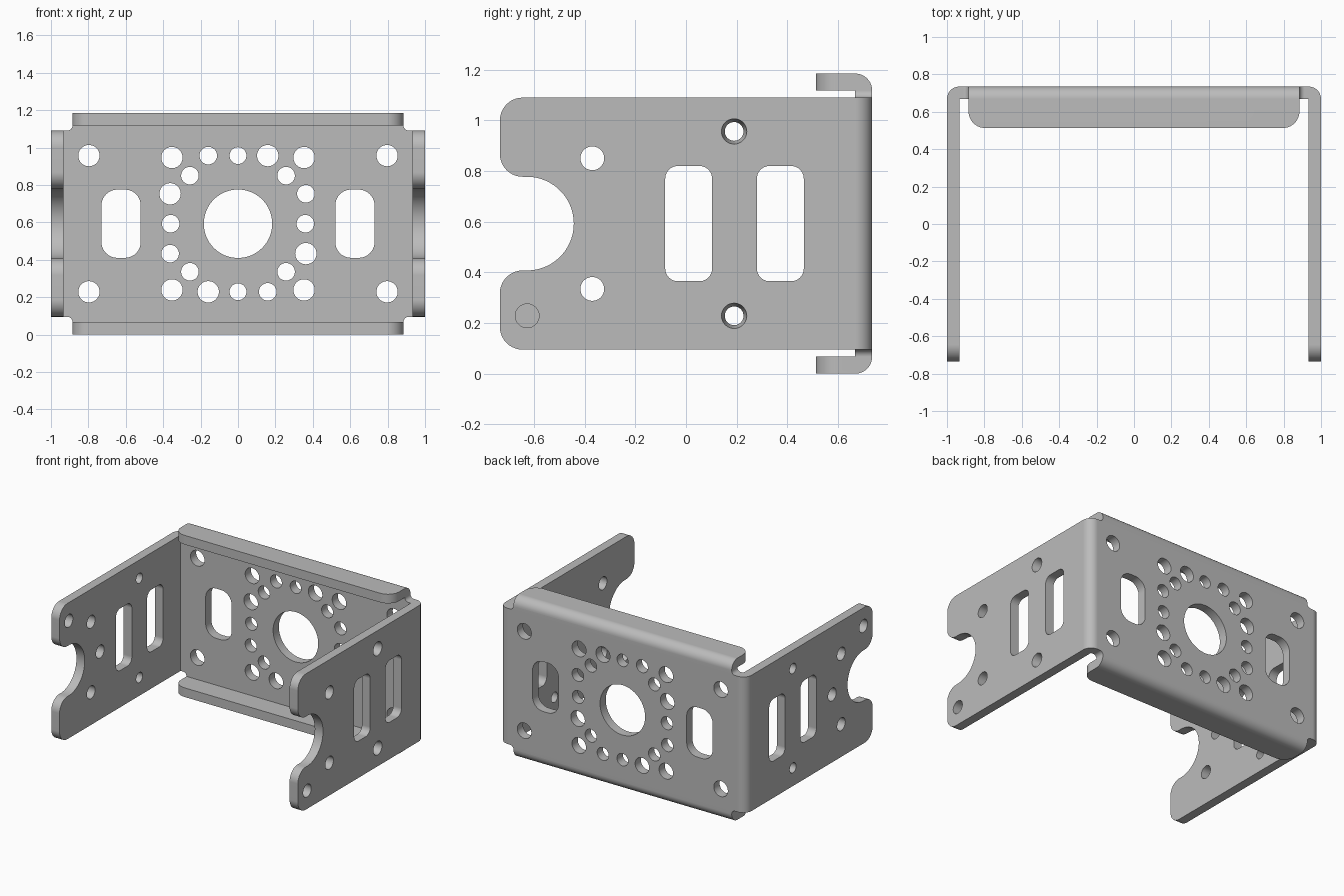
import bpy, bmesh
from math import sin, cos, pi, radians
from mathutils import Matrix, Vector

if "Cube" in bpy.data.objects:
    bpy.data.objects.remove(bpy.data.objects["Cube"], do_unlink=True)

T = 0.067            # sheet thickness
H = 1.185            # full height
MID = H / 2
BACK, FRONT = 0.735, -0.735
INNER = BACK - T     # inner face of the back wall
LOW, HIGH = 0.095, H - 0.095
TAB_X = 0.885        # half length of the lips


def arc(u, v, r, a0, a1, n=10):
    """Points on an arc, angles in degrees."""
    angles = [radians(a0 + (a1 - a0) * i / n) for i in range(n + 1)]
    return [(u + r * cos(a), v + r * sin(a)) for a in angles]


def circle(u, v, r, n=36):
    return arc(u, v, r, 0, 360, n)[:-1]


def slot(u0, u1, v0, v1, r):
    return (arc(u1 - r, v1 - r, r, 0, 90) + arc(u0 + r, v1 - r, r, 90, 180)
            + arc(u0 + r, v0 + r, r, 180, 270) + arc(u1 - r, v0 + r, r, 270, 360))


def prism(bm, pts, axis, lo, hi):
    """Extrude a 2D outline along an axis."""
    def place(u, v, w):
        return {"x": (w, u, v), "y": (u, w, v), "z": (u, v, w)}[axis]
    a = [bm.verts.new(place(u, v, lo)) for u, v in pts]
    b = [bm.verts.new(place(u, v, hi)) for u, v in pts]
    bm.faces.new(a)
    bm.faces.new(b[::-1])
    n = len(pts)
    for i in range(n):
        j = (i + 1) % n
        bm.faces.new((a[i], b[i], b[j], a[j]))


def round_edges(bm, y, axis, radius):
    """Round the corner edges lying at one y and running along one axis."""
    edges = [e for e in bm.edges
             if all(abs(v.co.y - y) < 1e-4 for v in e.verts)
             and abs((e.verts[1].co - e.verts[0].co).normalized()[axis]) > 0.99]
    bmesh.ops.bevel(bm, geom=edges, offset=radius, segments=10, profile=0.5,
                    affect='EDGES')


def finish(bm, name):
    bmesh.ops.recalc_face_normals(bm, faces=bm.faces)
    mesh = bpy.data.meshes.new(name)
    bm.to_mesh(mesh)
    bm.free()
    ob = bpy.data.objects.new(name, mesh)
    bpy.context.collection.objects.link(ob)
    return ob


def combine(ob, other, operation):
    mod = ob.modifiers.new(operation.lower(), 'BOOLEAN')
    mod.object, mod.operation, mod.solver = other, operation, 'EXACT'
    bpy.context.view_layer.objects.active = ob
    bpy.ops.object.modifier_apply(modifier=mod.name)
    bpy.data.objects.remove(other, do_unlink=True)


# Channel: back wall bent into two side plates
bm = bmesh.new()
inside = 1 - T
prism(bm, [(-inside, FRONT), (-1, FRONT)] + arc(-inside, INNER, T, 180, 90)
      + arc(inside, INNER, T, 90, 0)
      + [(1, FRONT), (inside, FRONT), (inside, INNER), (-inside, INNER)],
      "z", LOW, HIGH)
round_edges(bm, FRONT, 0, 0.09)
bracket = finish(bm, "bracket")

# Top and bottom lips bent forward from the back wall
bm = bmesh.new()
lip = 0.513
prism(bm, [(lip, 0)] + arc(INNER, T, T, 270, 360) + arc(INNER, H - T, T, 0, 90)
      + [(lip, H), (lip, H - T), (INNER, H - T), (INNER, T), (lip, T)],
      "x", -TAB_X, TAB_X)
round_edges(bm, lip, 2, 0.09)
combine(bracket, finish(bm, "lips"), 'UNION')

# Small fillets in the four bend reliefs
bm = bmesh.new()
r = H - T - HIGH
outline = ([(TAB_X - 0.03, HIGH - 0.03), (TAB_X + r, HIGH - 0.03)]
           + arc(TAB_X + r, H - T, r, 270, 180, 6) + [(TAB_X - 0.03, H - T)])
for side in (-1, 1):
    for flip in (-1, 1):
        prism(bm, [(side * u, MID + flip * (v - MID)) for u, v in outline],
              "y", INNER, BACK)
combine(bracket, finish(bm, "relief_fillets"), 'UNION')

# Openings
bm = bmesh.new()


def wall_cut(pts):
    prism(bm, pts, "y", INNER - 0.04, BACK + 0.04)


def side_cut(pts, sides=(-1, 1)):
    for s in sides:
        prism(bm, pts, "x", *sorted((s * (inside - 0.04), s * 1.04)))


# Back wall: bore, slots and corner holes
BIG, SMALL = 0.057, 0.047
wall_cut(circle(0, MID, 0.183, 64))
for s in (-1, 1):
    wall_cut(slot(*sorted((s * 0.52, s * 0.73)), 0.41, 0.775, 0.085))
    wall_cut(circle(s * 0.36, MID, SMALL))
    for f in (-1, 1):
        wall_cut(circle(s * 0.797, MID + f * 0.364, BIG))
        wall_cut(circle(s * 0.353, MID + f * 0.354, BIG))
        wall_cut(circle(s * 0.257, MID + f * 0.257, SMALL))
        # The hole ring alternates sizes with half-turn symmetry
        wall_cut(circle(s * 0.363, MID + f * 0.16, SMALL if s == f else BIG))
        wall_cut(circle(s * 0.159, MID + f * 0.364, BIG if s == f else SMALL))
for f in (-1, 1):
    wall_cut(circle(0, MID + f * 0.364, 0.045))

# Side plates: rounded front notch, slots and holes
R = 0.09
side_cut(arc(-0.628, MID, 0.185, -90, 90, 30)
         + arc(-0.645, MID + 0.185 + R, R, 270, 180)
         + [(-0.8, MID + 0.185 + R), (-0.8, MID - 0.185 - R)]
         + arc(-0.645, MID - 0.185 - R, R, 180, 90))
for y0 in (-0.082, 0.28):
    side_cut(slot(y0, y0 + 0.185, 0.365, 0.82, 0.05))
for f in (-1, 1):
    z = MID + f * 0.364
    side_cut(circle(-0.37, MID + f * 0.258, SMALL))
    side_cut(circle(0.19, z, 0.037), (-1,))
    # Tapered holes on the left plate
    bmesh.ops.create_cone(
        bm, cap_ends=True, segments=36, radius1=0.036, radius2=0.051,
        depth=T + 0.01,
        matrix=Matrix.Translation((1 - T / 2, 0.19, z)) @ Matrix.Rotation(pi / 2, 4, 'Y'))
side_cut(circle(-0.627, MID - 0.364, SMALL), (1,))
side_cut(circle(-0.627, MID + 0.364, SMALL), (-1,))
side_cut(circle(-0.265, MID, SMALL), (-1,))
combine(bracket, finish(bm, "openings"), 'DIFFERENCE')

# Material
steel = bpy.data.materials.new("grey metal")
steel.use_nodes = True
grey = (0.5, 0.5, 0.5, 1)
steel.diffuse_color = grey
steel.node_tree.nodes["Principled BSDF"].inputs["Base Color"].default_value = grey
bracket.data.materials.clear()
bracket.data.materials.append(steel)
for face in bracket.data.polygons:
    face.material_index = 0

# Smooth bends, crisp sheet edges
bpy.ops.object.select_all(action='DESELECT')
bracket.select_set(True)
bpy.context.view_layer.objects.active = bracket
bpy.ops.object.shade_smooth_by_angle(angle=radians(30))
weighted = bracket.modifiers.new("weighted_normals", 'WEIGHTED_NORMAL')
weighted.keep_sharp = True
